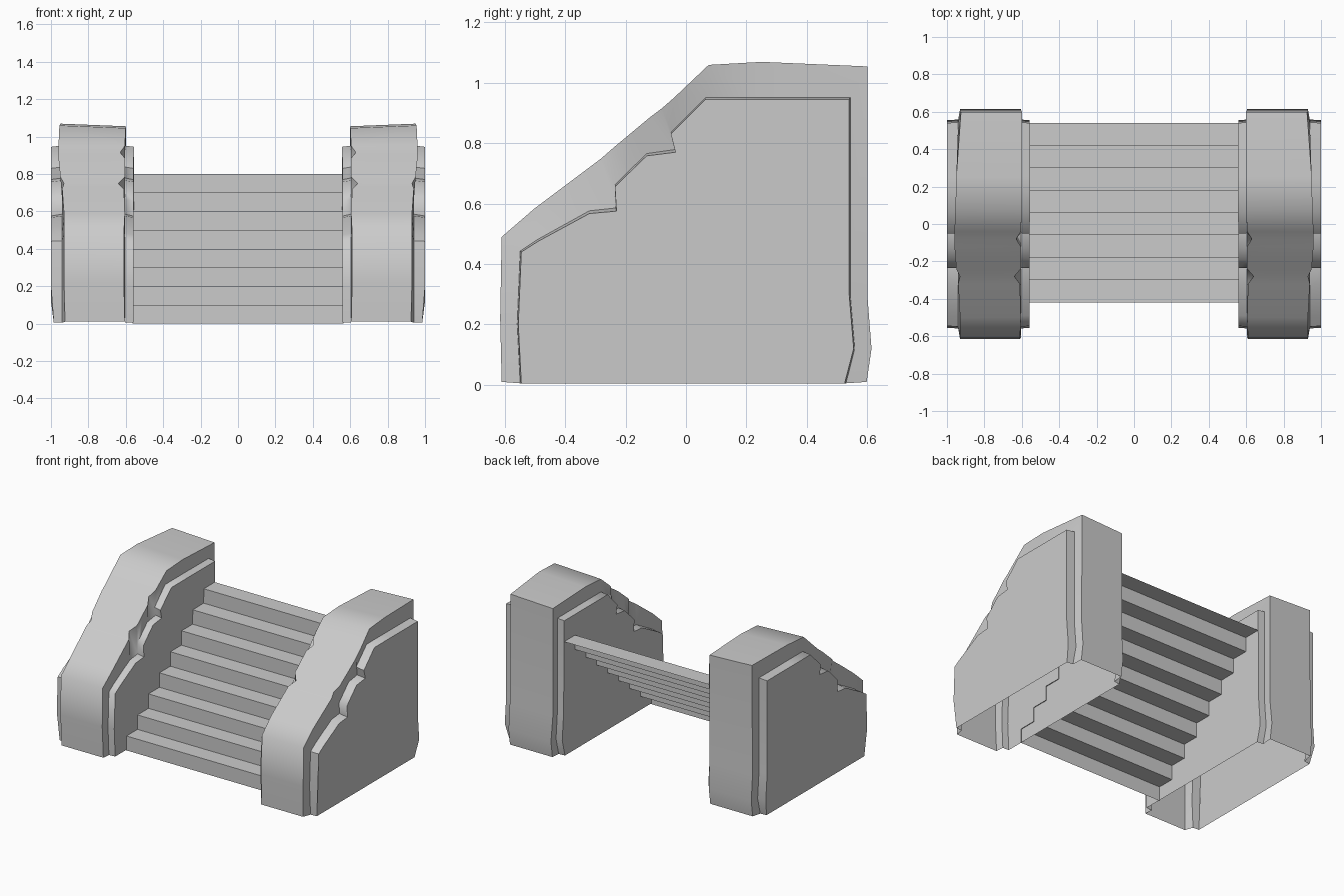
import bpy

if "Cube" in bpy.data.objects:
    bpy.data.objects.remove(bpy.data.objects["Cube"])


def new_object(name, verts, faces):
    mesh = bpy.data.meshes.new(name)
    mesh.from_pydata(verts, [], faces)
    mesh.validate()
    obj = bpy.data.objects.new(name, mesh)
    bpy.context.collection.objects.link(obj)
    return obj


# Wall outline with worn edges: y, z, inner x, outer x
wall = [
    (-0.61, 0.01, 0.605, 0.925), (-0.615, 0.22, 0.61, 0.93),
    (-0.61, 0.49, 0.61, 0.93), (-0.50, 0.585, 0.605, 0.93),
    (-0.32, 0.72, 0.61, 0.94), (-0.28, 0.75, 0.64, 0.93),
    (-0.24, 0.785, 0.605, 0.95), (-0.18, 0.835, 0.605, 0.955),
    (-0.12, 0.885, 0.605, 0.96), (-0.08, 0.915, 0.63, 0.96),
    (-0.04, 0.95, 0.605, 0.96), (0.075, 1.045, 0.60, 0.955),
    (0.25, 1.055, 0.60, 0.95), (0.60, 1.04, 0.60, 0.925),
    (0.60, 0.30, 0.60, 0.93), (0.614, 0.12, 0.605, 0.93),
    (0.598, 0.01, 0.605, 0.93),
]
# Raised panel outline with broken upper edge, matching point for point: y, z
panel = [
    (-0.545, 0.005), (-0.555, 0.20), (-0.545, 0.44), (-0.49, 0.475),
    (-0.32, 0.567), (-0.23, 0.575), (-0.235, 0.655), (-0.19, 0.70),
    (-0.13, 0.758), (-0.035, 0.77), (-0.05, 0.83), (0.065, 0.945),
    (0.25, 0.945), (0.54, 0.945), (0.54, 0.30), (0.555, 0.12), (0.525, 0.005),
]

# Six rings across the wall: panel face, panel foot, wall edge, then the same outward
n = len(wall)
foot = [(py + 0.06 * (wy - py), pz + 0.06 * (wz - pz))
        for (py, pz), (wy, wz, _, _) in zip(panel, wall)]
rings = [
    [(0.555 if z > 0.9 else 0.56, y, z) for y, z in panel],
    [(0.605, y, z) for y, z in foot],
    [(xi, y, z) for y, z, xi, xo in wall],
    [(xo, y, z + (0.014 if z > 1 else 0)) for y, z, xi, xo in wall],
    [(0.94, y, z) for y, z in foot],
    [(1.0 if z > 0.1 else 0.985, y, z) for y, z in panel],
]
verts = [v for ring in rings for v in ring]
faces = [tuple(range(n)), tuple(reversed(range(5 * n, 6 * n)))]
for r in range(5):
    for i in range(n - 1):  # underside stays open
        a = r * n + i
        faces.append((a, a + n, a + n + 1, a + 1))

# Side walls, one hollow shell mirrored to the left
walls = new_object("side_wall", verts, faces)
walls.modifiers.new("mirror", 'MIRROR').use_axis[0] = True
bpy.ops.object.select_all(action='DESELECT')
walls.select_set(True)
bpy.context.view_layer.objects.active = walls
bpy.ops.object.shade_smooth_by_angle(angle=0.95)

# Thin zigzag flight of eight steps
STEPS, RISE, TREAD, HALF_WIDTH = 8, 0.1, 0.12, 0.565
path = [(-0.42, 0.0)]
for i in range(STEPS):
    y, z = path[-1]
    path += [(y, z + RISE), (y + TREAD, z + RISE)]
verts = [(x, y, z) for y, z in path for x in (-HALF_WIDTH, HALF_WIDTH)]
faces = [(2 * i, 2 * i + 1, 2 * i + 3, 2 * i + 2) for i in range(len(path) - 1)]
new_object("steps", verts, faces)
